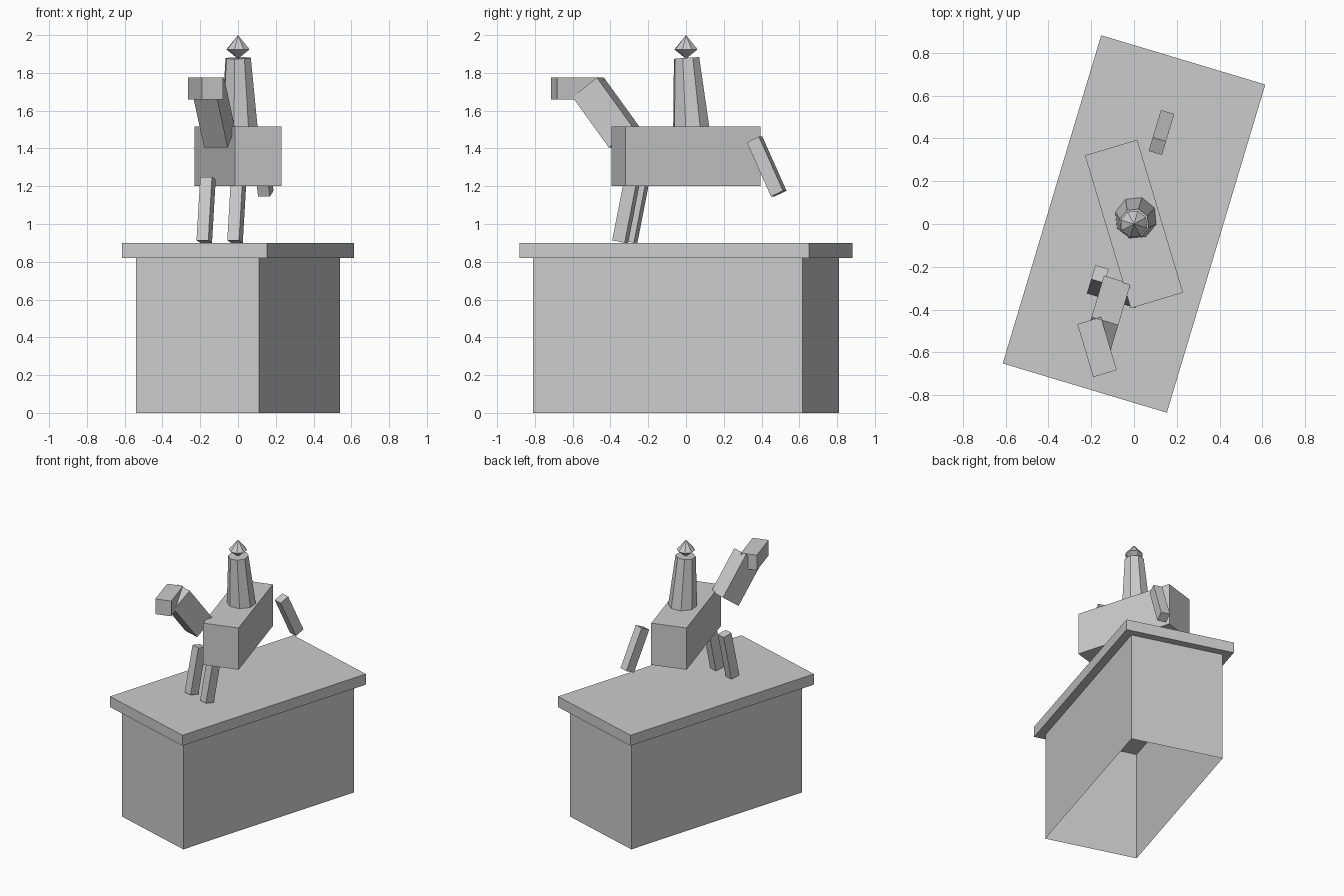
import bpy, bmesh
from math import radians, sin, cos
from mathutils import Matrix, Vector

cube = bpy.data.objects.get("Cube")
if cube:
    bpy.data.objects.remove(cube, do_unlink=True)

YAW = radians(-16.7)
grey = bpy.data.materials.new("plain_grey")
grey.use_nodes = True
grey.diffuse_color = (0.6, 0.6, 0.6, 1)
grey.node_tree.nodes["Principled BSDF"].inputs["Base Color"].default_value = (0.6, 0.6, 0.6, 1)


def finish(name, bm, matrix):
    mesh = bpy.data.meshes.new(name)
    bm.to_mesh(mesh)
    bm.free()
    mesh.materials.append(grey)
    obj = bpy.data.objects.new(name, mesh)
    obj.matrix_world = matrix
    bpy.context.collection.objects.link(obj)
    return obj


def place(along, z, across=0.0, yaw=YAW, tilt=0.0):
    """Matrix for a part set on the statue's long axis, then yawed and tilted."""
    spot = Matrix.Rotation(YAW, 4, "Z") @ Vector((across, along, z))
    return (Matrix.Translation(spot) @ Matrix.Rotation(yaw, 4, "Z")
            @ Matrix.Rotation(radians(tilt), 4, "X"))


def box(name, size, matrix, open_bottom=False):
    bm = bmesh.new()
    bmesh.ops.create_cube(bm, size=1)
    bmesh.ops.scale(bm, vec=size, verts=bm.verts)
    if open_bottom:
        bottom = [f for f in bm.faces if f.normal.z < -0.5]
        bmesh.ops.delete(bm, geom=bottom, context="FACES_ONLY")
    return finish(name, bm, matrix)


def cone(name, r1, r2, depth, matrix, flip_tip=0.0):
    """Eight-sided cone; flip_tip adds a second point below the base."""
    bm = bmesh.new()
    bmesh.ops.create_cone(bm, cap_ends=True, segments=8, radius1=r1, radius2=r2, depth=depth)
    if flip_tip:
        base = [f for f in bm.faces if f.normal.z < -0.9]
        poke = bmesh.ops.poke(bm, faces=base)
        poke["verts"][0].co.z -= flip_tip
    bmesh.ops.remove_doubles(bm, verts=bm.verts, dist=0.0001)
    return finish(name, bm, matrix)


# Plinth, hollow underneath, with an overhanging slab
box("plinth", (0.68, 1.49, 0.82), place(0, 0.41), open_bottom=True)
box("plinth_slab", (0.8, 1.6, 0.08), place(0, 0.86))

# Horse: body and head turn the opposite way to the other parts
box("horse_body", (0.255, 0.745, 0.315), place(0, 1.358, yaw=-YAW))
box("horse_head", (0.115, 0.258, 0.115), place(-0.6, 1.717, yaw=-YAW))
box("horse_neck", (0.13, 0.17, 0.335), place(-0.44, 1.59, tilt=37))
box("horse_tail", (0.065, 0.073, 0.316), place(0.446, 1.304, tilt=25))
for side, label in ((1, "left"), (-1, "right")):
    box(label + "_front_leg", (0.065, 0.07, 0.343),
        place(-0.304, 1.075, across=0.085 * side, tilt=-11.5))

# Rider: leaning tapered torso and a pointed head
cone("rider_torso", 0.1, 0.07, 0.37, place(0.016, 1.694, tilt=4))
cone("rider_head", 0.064, 0, 0.075, place(0, 1.962), flip_tip=0.05)
